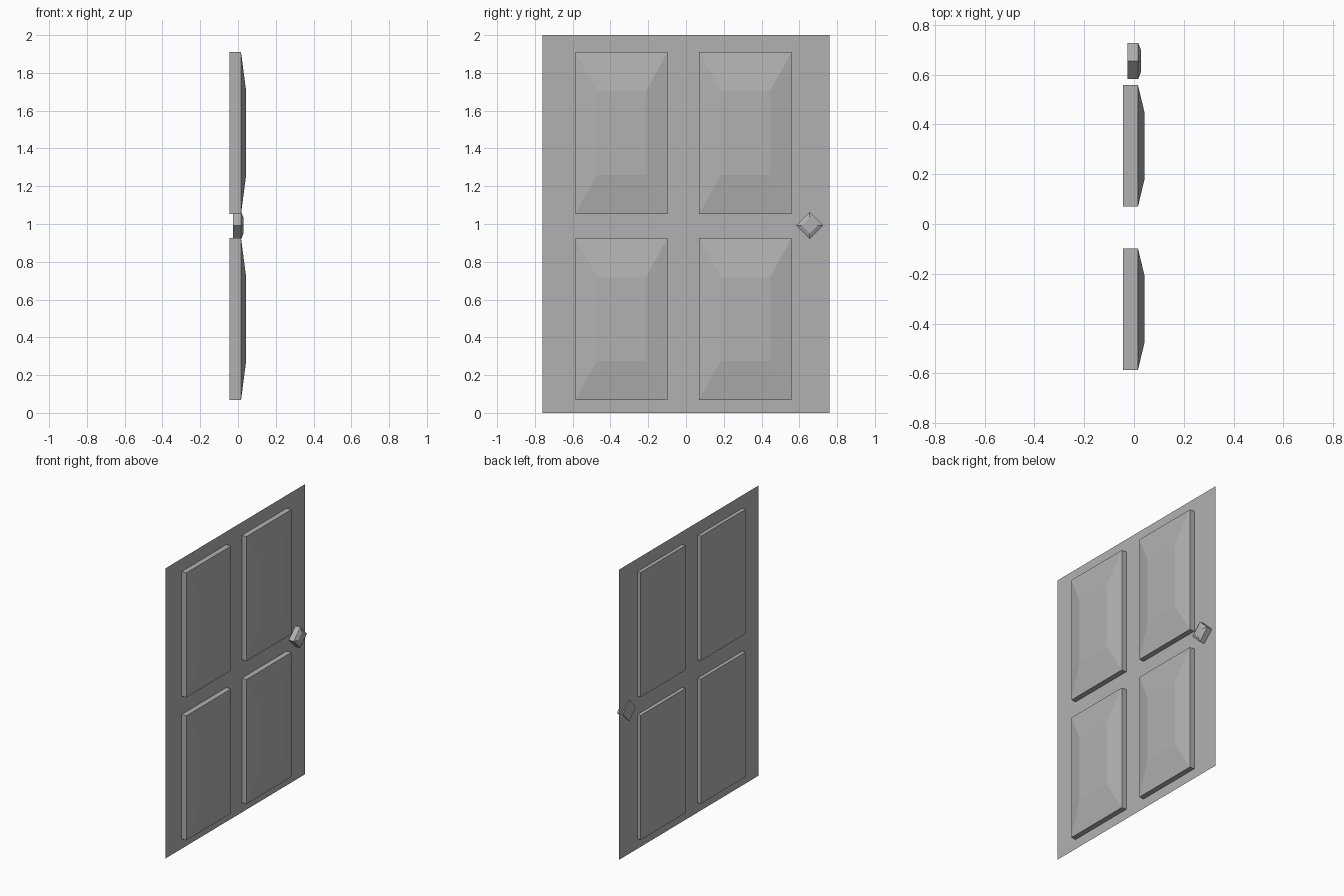
import bpy, bmesh, math
from mathutils import Matrix

if "Cube" in bpy.data.objects:
    bpy.data.objects.remove(bpy.data.objects["Cube"])

# Mid grey shared by every part
grey = bpy.data.materials.new("mid_grey")
grey.diffuse_color = (0.44, 0.44, 0.44, 1)
grey.use_nodes = True
grey.node_tree.nodes["Principled BSDF"].inputs["Base Color"].default_value = grey.diffuse_color


def make_object(name, bm):
    mesh = bpy.data.meshes.new(name)
    bm.to_mesh(mesh)
    bm.free()
    mesh.materials.append(grey)
    obj = bpy.data.objects.new(name, mesh)
    bpy.context.collection.objects.link(obj)
    return obj


def raised_block(name, y, z, half_y, half_z, top_y, top_z, x_levels, roll=0.0):
    """Rectangular block along x with a chamfered, smaller front face."""
    bm = bmesh.new()
    rings = []
    for x, hy, hz in zip(x_levels, (half_y, half_y, top_y), (half_z, half_z, top_z)):
        rings.append([bm.verts.new((x, sy * hy, sz * hz))
                      for sy, sz in ((-1, -1), (1, -1), (1, 1), (-1, 1))])
    for a, b in zip(rings, rings[1:]):
        for i in range(4):
            j = (i + 1) % 4
            bm.faces.new((a[i], a[j], b[j], b[i]))
    bm.faces.new(rings[0][::-1])
    bm.faces.new(rings[-1])
    bmesh.ops.recalc_face_normals(bm, faces=bm.faces)
    bm.transform(Matrix.Rotation(roll, 4, 'X'))
    obj = make_object(name, bm)
    obj.location = (0, y, z)
    return obj


# Door sheet: a single flat face through the middle of the panels
bm = bmesh.new()
bm.faces.new([bm.verts.new((-0.02, y, z))
              for y, z in ((-0.76, 0), (0.76, 0), (0.76, 2), (-0.76, 2))])
make_object("door_sheet", bm)

# Four raised panels
for row, z in (("lower", 0.4965), ("upper", 1.4815)):
    for side, y in (("left", -0.342), ("right", 0.314)):
        raised_block(f"{row}_{side}_panel", y, z, 0.244, 0.429, 0.131, 0.223,
                     (-0.045, 0.016, 0.043))

# Diamond-shaped knob
half = 0.072 / math.sqrt(2)
top = 0.042 / math.sqrt(2)
raised_block("knob", 0.655, 0.992, half, half, top, top,
             (-0.027, 0.017, 0.029), math.radians(45))
